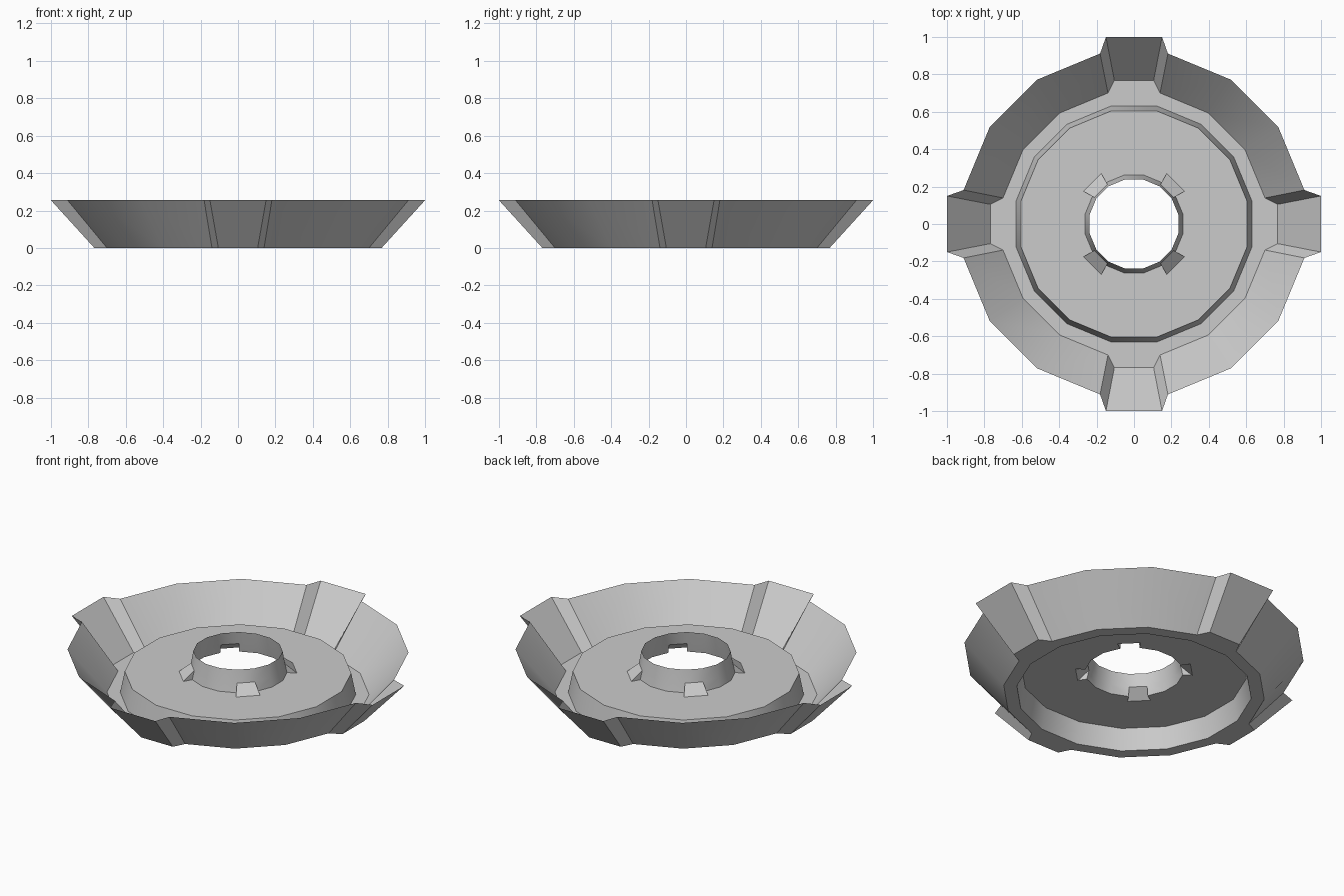
import bpy
from math import sin, cos, pi

if "Cube" in bpy.data.objects:
    bpy.data.objects.remove(bpy.data.objects["Cube"])

N = 16  # sides of every ring


def ring(r, z):
    """16-gon with flats facing the axes and diagonals."""
    return [(r * cos(pi / N + 2 * pi * k / N), r * sin(pi / N + 2 * pi * k / N), z) for k in range(N)]


def turned(along, side, z, a):
    """Point given along / beside a radial direction a."""
    return (along * cos(a) - side * sin(a), along * sin(a) + side * cos(a), z)


def lobed_ring(r, tab_along, tab_half, z):
    """16-gon with an outward tab on each of the four axis-facing sides."""
    pts = []
    for k, p in enumerate(ring(r, z)):
        pts.append(p)
        if k % 4 == 3:  # next side faces an axis
            a = (k + 1) * 2 * pi / N
            pts += [turned(tab_along, -tab_half, z, a), turned(tab_along, tab_half, z, a)]
    return pts


def strip(a, b):
    """Quads between two rings, listed from outer to inner."""
    n = len(a)
    return [[a[i], a[(i + 1) % n], b[(i + 1) % n], b[i]] for i in range(n)]


def build(name, faces):
    index, verts, polys = {}, [], []
    for f in faces:
        poly = []
        for p in f:
            key = tuple(round(c, 5) for c in p)
            if key not in index:
                index[key] = len(verts)
                verts.append(key)
            poly.append(index[key])
        polys.append(poly)
    me = bpy.data.meshes.new(name)
    me.from_pydata(verts, [], polys)
    me.update()
    ob = bpy.data.objects.new(name, me)
    bpy.context.collection.objects.link(ob)
    bpy.ops.object.select_all(action='DESELECT')
    ob.select_set(True)
    bpy.context.view_layer.objects.active = ob
    bpy.ops.object.shade_smooth_by_angle(angle=pi / 6)
    return ob


# Flared bowl wall with four tabs
top = lobed_ring(0.929, 1.0, 0.15, 0.255)
foot = lobed_ring(0.714, 0.768, 0.105, 0)
build("flared_rim", strip(top, foot))

# Flat floor ring, its tab extensions, and the step up to the plate
floor_out, floor_in = ring(0.714, 0), ring(0.642, 0)
plate_edge = ring(0.617, 0.127)
floor = strip(floor_out, floor_in) + strip(floor_in, plate_edge)
for k in range(4):
    a = k * pi / 2
    i = 4 * k
    floor.append([floor_out[i - 1], turned(0.768, -0.105, 0, a),
                  turned(0.768, 0.105, 0, a), floor_out[i]])
build("floor_ring", floor)

# Raised plate and central collar, with four hollow wedges on the diagonals
base, mid, lip = ring(0.267, 0.127), ring(0.256, 0.18), ring(0.243, 0.255)
plate, collar, wedges = [], [], []
for i in range(N):
    j = (i + 1) % N
    if i % 4 == 1:
        a = (i + 1) * 2 * pi / N
        t1, t2 = turned(0.314, -0.067, 0.127, a), turned(0.314, 0.067, 0.127, a)
        plate += [[plate_edge[i], plate_edge[j], t2, t1],
                  [plate_edge[i], t1, base[i]], [plate_edge[j], base[j], t2]]
        wedges += [[t1, t2, mid[j], mid[i]],
                   [t1, mid[i], base[i]], [t2, base[j], mid[j]]]
    else:
        plate.append([plate_edge[i], plate_edge[j], base[j], base[i]])
        collar.append([base[i], base[j], mid[j], mid[i]])
    collar.append([mid[i], mid[j], lip[j], lip[i]])
build("raised_plate", plate)
build("collar", collar)
build("collar_wedges", wedges)
